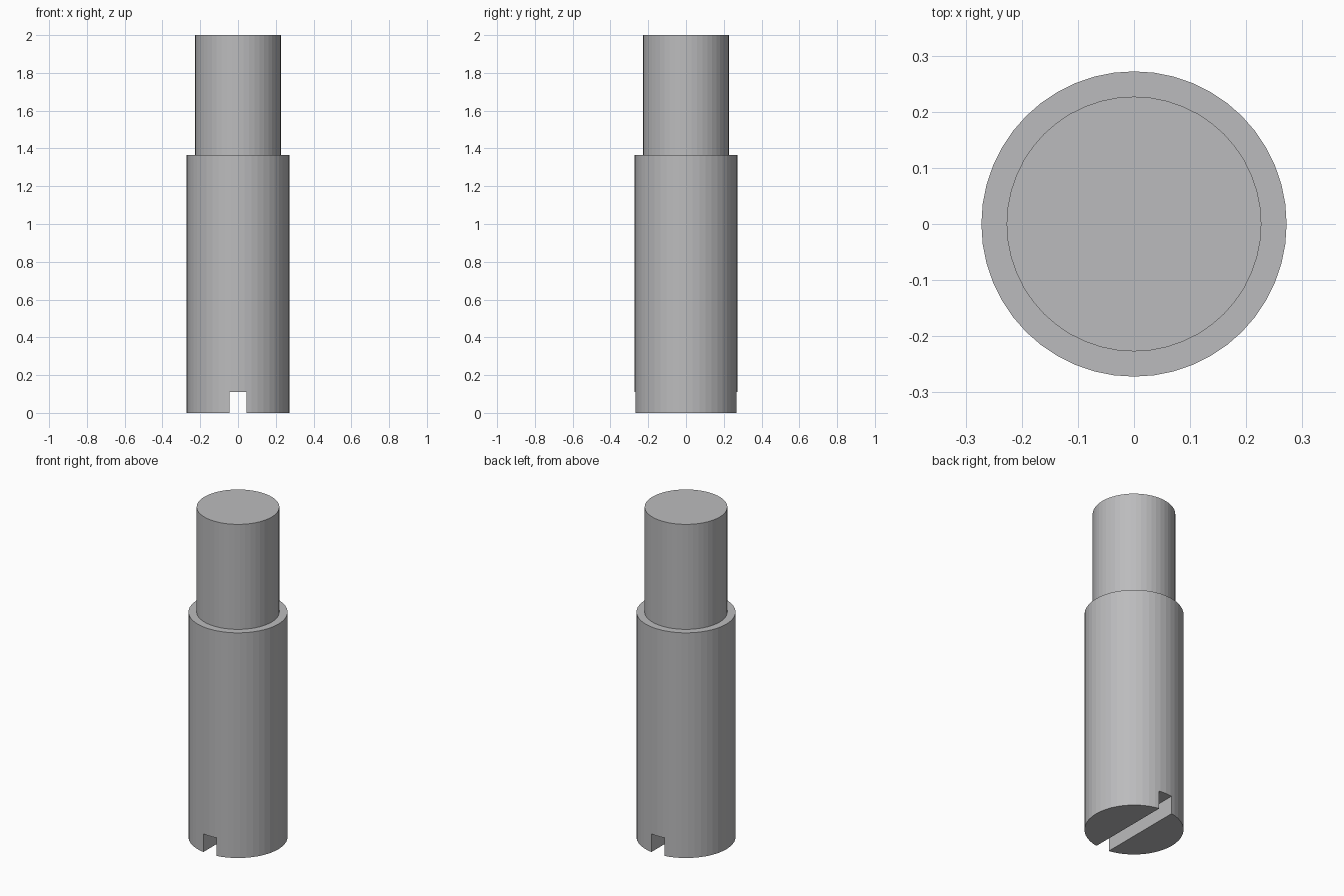
import bpy, bmesh, math

if "Cube" in bpy.data.objects:
    bpy.data.objects.remove(bpy.data.objects["Cube"])

SIDES = 48

grey = bpy.data.materials.new("steel grey")
grey.diffuse_color = (0.5, 0.5, 0.51, 1)
grey.use_nodes = True
grey.node_tree.nodes["Principled BSDF"].inputs["Base Color"].default_value = grey.diffuse_color


def make_object(name, bm):
    bmesh.ops.recalc_face_normals(bm, faces=bm.faces)
    mesh = bpy.data.meshes.new(name)
    bm.to_mesh(mesh)
    bm.free()
    mesh.materials.append(grey)
    obj = bpy.data.objects.new(name, mesh)
    bpy.context.collection.objects.link(obj)
    return obj


# Stepped pin: rings of (radius, height) joined into one closed solid
bm = bmesh.new()
rings = []
for r, z in [(0.272, 0), (0.272, 1.364), (0.227, 1.364), (0.227, 2)]:
    rings.append([bm.verts.new((r * math.cos(2 * math.pi * i / SIDES),
                                r * math.sin(2 * math.pi * i / SIDES), z))
                  for i in range(SIDES)])
for a, b in zip(rings, rings[1:]):
    for i in range(SIDES):
        j = (i + 1) % SIDES
        bm.faces.new((a[i], a[j], b[j], b[i]))
bm.faces.new(rings[0][::-1])
bm.faces.new(rings[-1])
pin = make_object("stepped_pin", bm)

# Screwdriver slot across the bottom, running front to back
bm = bmesh.new()
bmesh.ops.create_cube(bm, size=1)
bmesh.ops.scale(bm, vec=(0.088, 1, 0.22), verts=bm.verts)
cutter = make_object("slot_cutter", bm)
cutter.hide_render = True
cutter.display_type = 'WIRE'

mod = pin.modifiers.new("slot", 'BOOLEAN')
mod.operation = 'DIFFERENCE'
mod.solver = 'EXACT'
mod.object = cutter

# Apply the cut and drop the helper
bpy.context.view_layer.objects.active = pin
pin.select_set(True)
bpy.ops.object.modifier_apply(modifier=mod.name)
bpy.data.objects.remove(cutter)
